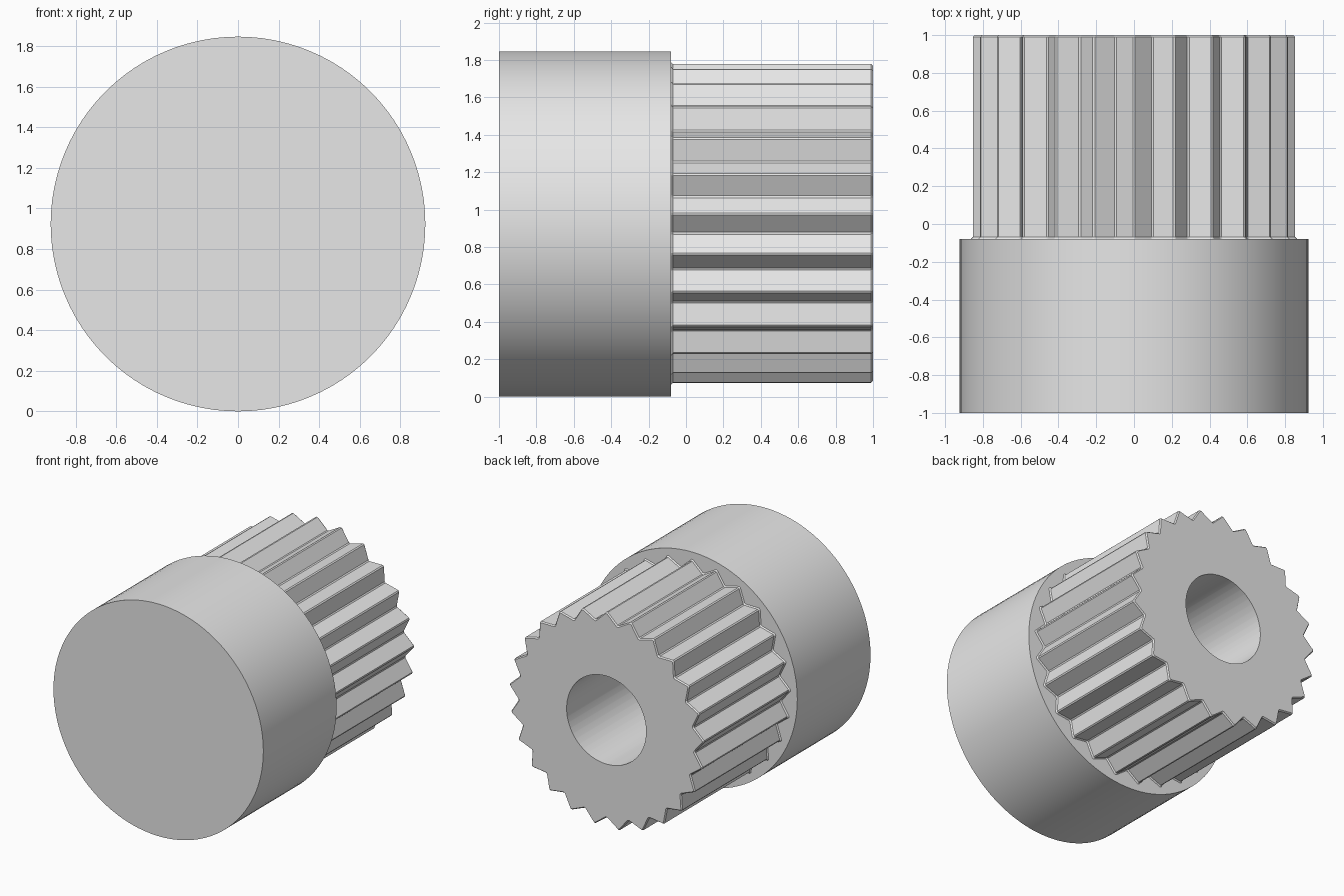
import bpy, bmesh
from math import sin, cos, pi, radians
from mathutils import Matrix

cube = bpy.data.objects.get("Cube")
if cube:
    bpy.data.objects.remove(cube, do_unlink=True)

COLLAR_R = 0.923
SHOULDER_Y = -0.08
TEETH = 25
TIP_R, ROOT_R, BORE_R = 0.855, 0.78, 0.35
EDGE = 0.01

grey = bpy.data.materials.new("light grey")
grey.use_nodes = True
grey.diffuse_color = (0.8, 0.8, 0.8, 1)
grey.node_tree.nodes["Principled BSDF"].inputs["Base Color"].default_value = (0.8, 0.8, 0.8, 1)


def finish(bm, name):
    bmesh.ops.recalc_face_normals(bm, faces=bm.faces)
    mesh = bpy.data.meshes.new(name)
    bm.to_mesh(mesh)
    bm.free()
    obj = bpy.data.objects.new(name, mesh)
    bpy.context.collection.objects.link(obj)
    mesh.materials.append(grey)
    bpy.ops.object.select_all(action="DESELECT")
    obj.select_set(True)
    bpy.context.view_layer.objects.active = obj
    bpy.ops.object.shade_smooth_by_angle(angle=radians(25))
    return obj


# Plain round collar at the front
bm = bmesh.new()
length = SHOULDER_Y + 1
bmesh.ops.create_cone(
    bm, cap_ends=True, segments=96, radius1=COLLAR_R, radius2=COLLAR_R, depth=length,
    matrix=Matrix.Translation((0, -1 + length / 2, COLLAR_R)) @ Matrix.Rotation(pi / 2, 4, "X"))
finish(bm, "collar")

# Tooth outline: narrow blunt tips and roots, as (radius, angle) pairs
outline = []
pitch = 2 * pi / TEETH
blunt = 0.006
for i in range(TEETH):
    tip = pi / 2 + i * pitch
    root = tip + pitch / 2
    for r, a in ((TIP_R, tip), (ROOT_R, root)):
        outline += [(r, a - blunt / r), (r, a + blunt / r)]


def ring(bm, y, offset=0, radius=None):
    verts = []
    for r, a in outline:
        r = radius or r + offset
        verts.append(bm.verts.new((r * cos(a), y, COLLAR_R + r * sin(a))))
    return verts


# Splined shaft: flared base, chamfered end and a deep blind bore
bm = bmesh.new()
rings = [
    ring(bm, SHOULDER_Y, EDGE),
    ring(bm, SHOULDER_Y + EDGE),
    ring(bm, 1 - EDGE),
    ring(bm, 1, -EDGE),
    ring(bm, 1, radius=BORE_R),
    ring(bm, SHOULDER_Y + EDGE, radius=BORE_R),
]
n = len(outline)
for a, b in zip(rings, rings[1:]):
    for i in range(n):
        j = (i + 1) % n
        bm.faces.new((a[i], a[j], b[j], b[i]))
bm.faces.new(rings[0])
bm.faces.new(rings[-1])
finish(bm, "splined_shaft")
